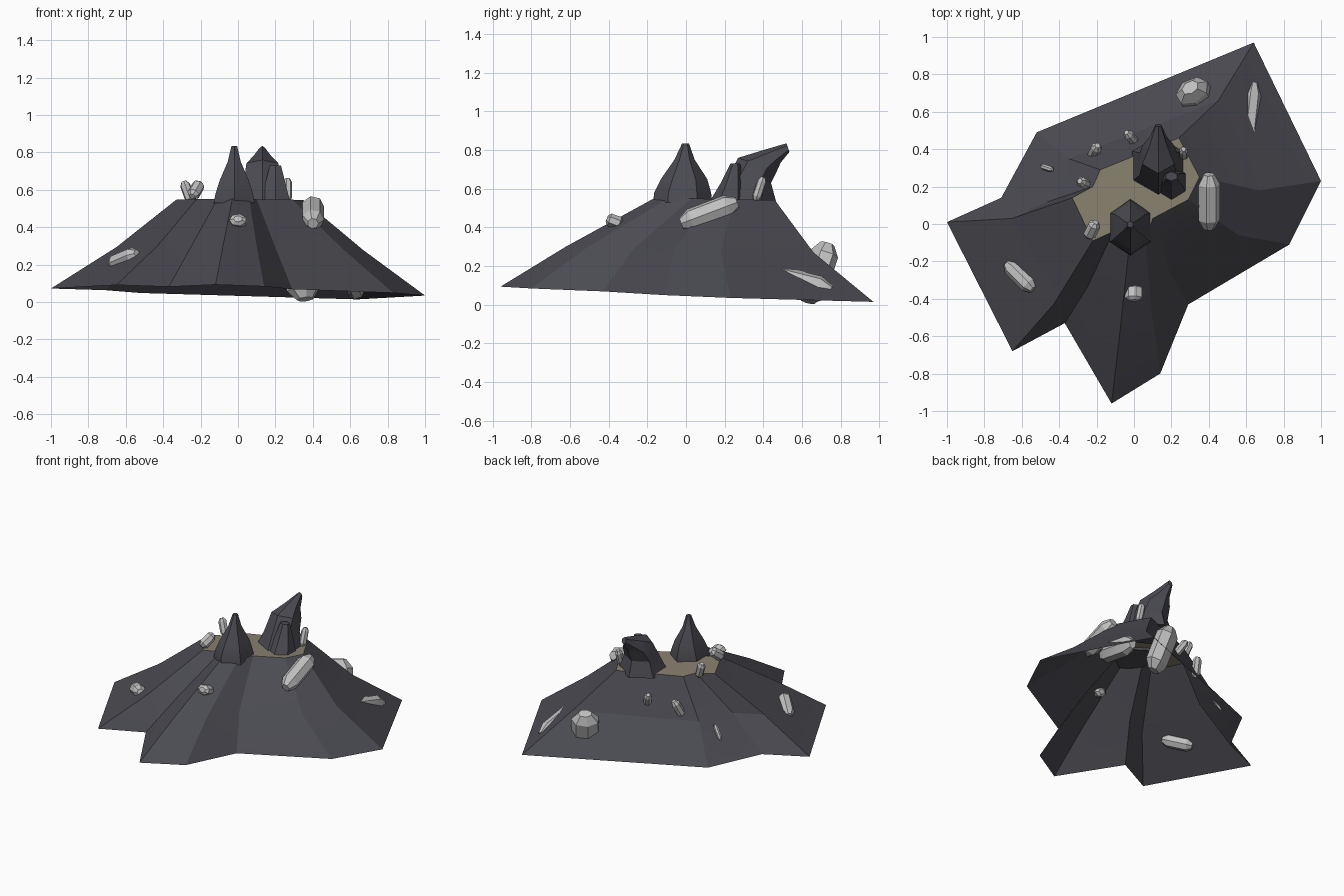
import bpy
import bmesh
from math import cos, sin, pi, radians
from mathutils import Vector

cube = bpy.data.objects.get("Cube")
if cube:
    bpy.data.objects.remove(cube, do_unlink=True)


def make_material(name, colour):
    mat = bpy.data.materials.new(name)
    mat.use_nodes = True
    mat.diffuse_color = (*colour, 1)
    shader = next(n for n in mat.node_tree.nodes if n.type == "BSDF_PRINCIPLED")
    shader.inputs["Base Color"].default_value = (*colour, 1)
    shader.inputs["Roughness"].default_value = 0.9
    return mat


dark_rock = make_material("dark rock", (.07, .07, .085))
sand = make_material("sand", (.25, .22, .16))
pale_stone = make_material("pale stone", (.53, .53, .53))


def loft(name, rings, materials, cap_start=True, cap_material=0, smooth_angle=25):
    """Skin a stack of equal rings, closing the last and optionally the first."""
    bm = bmesh.new()
    loops = [[bm.verts.new(p) for p in ring] for ring in rings]
    for low, high in zip(loops, loops[1:]):
        for i in range(len(low)):
            j = (i + 1) % len(low)
            bm.faces.new((low[i], low[j], high[j], high[i]))
    top = bm.faces.new(loops[-1])
    top.material_index = cap_material
    if cap_start:
        bm.faces.new(loops[0][::-1])
    bmesh.ops.recalc_face_normals(bm, faces=bm.faces)
    top.normal_update()
    axis = Vector(rings[-1][0]) - Vector(rings[0][0])
    if not cap_start and top.normal.dot(axis) < 0:
        bmesh.ops.reverse_faces(bm, faces=bm.faces)
    for face in bm.faces:
        face.smooth = True
    mesh = bpy.data.meshes.new(name)
    bm.to_mesh(mesh)
    bm.free()
    mesh.set_sharp_from_angle(angle=radians(smooth_angle))
    for mat in materials:
        mesh.materials.append(mat)
    obj = bpy.data.objects.new(name, mesh)
    bpy.context.collection.objects.link(obj)
    return obj


# Hollow, lobed mountain: hem, shoulder and plateau outlines on sloping planes
hem = [(-1, .01), (-.71, .14), (-.52, .49), (.64, .97), (1, .23), (.83, -.11),
       (.29, -.43), (.14, -.8), (-.12, -.96), (-.37, -.53), (-.65, -.68)]
shoulder = [(-.65, .03), (-.46, .12), (-.35, .35), (.45, .66), (.67, .18), (.56, -.06),
            (.2, -.27), (.1, -.51), (-.08, -.62), (-.25, -.34), (-.43, -.43)]
plateau = [(-.33, .14), (-.22, .2), (-.18, .29), (.24, .46), (.35, .25), (.29, .13),
           (.1, .03), (.06, -.09), (-.03, -.16), (-.11, -.04), (-.22, -.09)]


def sloped(outline, height, slope_x, slope_y):
    return [(x, y, height - slope_x * x - slope_y * y) for x, y in outline]


loft("mountain", [sloped(hem, .058, .015, .035),
                  sloped(shoulder, .288, .01, .02),
                  sloped(plateau, .55, 0, .02)],
     [dark_rock, sand], cap_start=False, cap_material=1, smooth_angle=15)


# Six-sided rock spikes: each ring runs from a front point to a back point
def spike(name, x, sections):
    rings = []
    for front, back, half_width in sections:
        ring = []
        for i in range(6):
            a = i * pi / 3
            t = (1 - cos(a)) / 2
            y, z = Vector(front).lerp(Vector(back), t)
            ring.append((x + half_width * sin(a) / sin(pi / 3), y, z))
        rings.append(ring)
    loft(name, rings, [dark_rock])


spike("front_spike", -.02, [
    ((-.17, .53), (.135, .53), .11),
    ((-.165, .58), (.13, .58), .1),
    ((-.13, .65), (.11, .65), .078),
    ((-.06, .75), (.045, .75), .035),
    ((-.02, .835), (.015, .835), .015)])
spike("leaning_spike", .13, [
    ((.15, .53), (.47, .52), .14),
    ((.2, .63), (.44, .63), .1),
    ((.27, .76), (.47, .69), .085),
    ((.4, .8), (.49, .735), .045),
    ((.52, .835), (.535, .79), .015)])
spike("side_spike", .2, [
    ((.12, .53), (.32, .53), .08),
    ((.18, .63), (.3, .63), .055),
    ((.23, .73), (.28, .73), .03)])


# Bevelled boulders embedded in the slopes: centre, half axis, width, depth
def boulder(name, centre, half_axis, width, depth):
    centre, axis = Vector(centre), Vector(half_axis)
    side = axis.cross(Vector((0, 0, 1))).normalized()
    out = side.cross(axis).normalized()
    rings = []
    for along, size in ((-1, .5), (-.65, 1), (.65, 1), (1, .5)):
        ring = []
        for i in range(7):
            a = i * 2 * pi / 7
            ring.append(centre + axis * along
                        + size * (side * width * cos(a) + out * depth * sin(a)))
        rings.append(ring)
    loft(name, rings, [pale_stone])


boulders = {
    "left_lobe": ((-.61, -.28, .23), (.07, -.07, .03), .045, .045),
    "front": ((0, -.37, .43), (0, -.04, .015), .047, .035),
    "upper_right": ((.4, .12, .475), (0, .145, .055), .06, .06),
    "lower_right": ((.62, .57, .11), (.02, .18, -.045), .05, .07),
    "rear_large": ((.33, .68, .165), (-.03, .05, .15), .095, .07),
    "rear_left": ((-.21, .39, .36), (.015, .03, .06), .03, .03),
    "plateau_front": ((-.225, -.03, .6), (.02, .04, .035), .035, .035),
    "plateau_left": ((-.27, .22, .59), (-.02, .01, .055), .028, .028),
    "rear_middle": ((-.015, .46, .4), (-.025, .03, .05), .027, .027),
    "rear_small": ((-.465, .3, .22), (.03, -.01, .045), .016, .016),
    "spike_side": ((.265, .38, .6), (0, .02, .06), .025, .025),
}
for place, shape in boulders.items():
    boulder(place + "_boulder", *shape)
